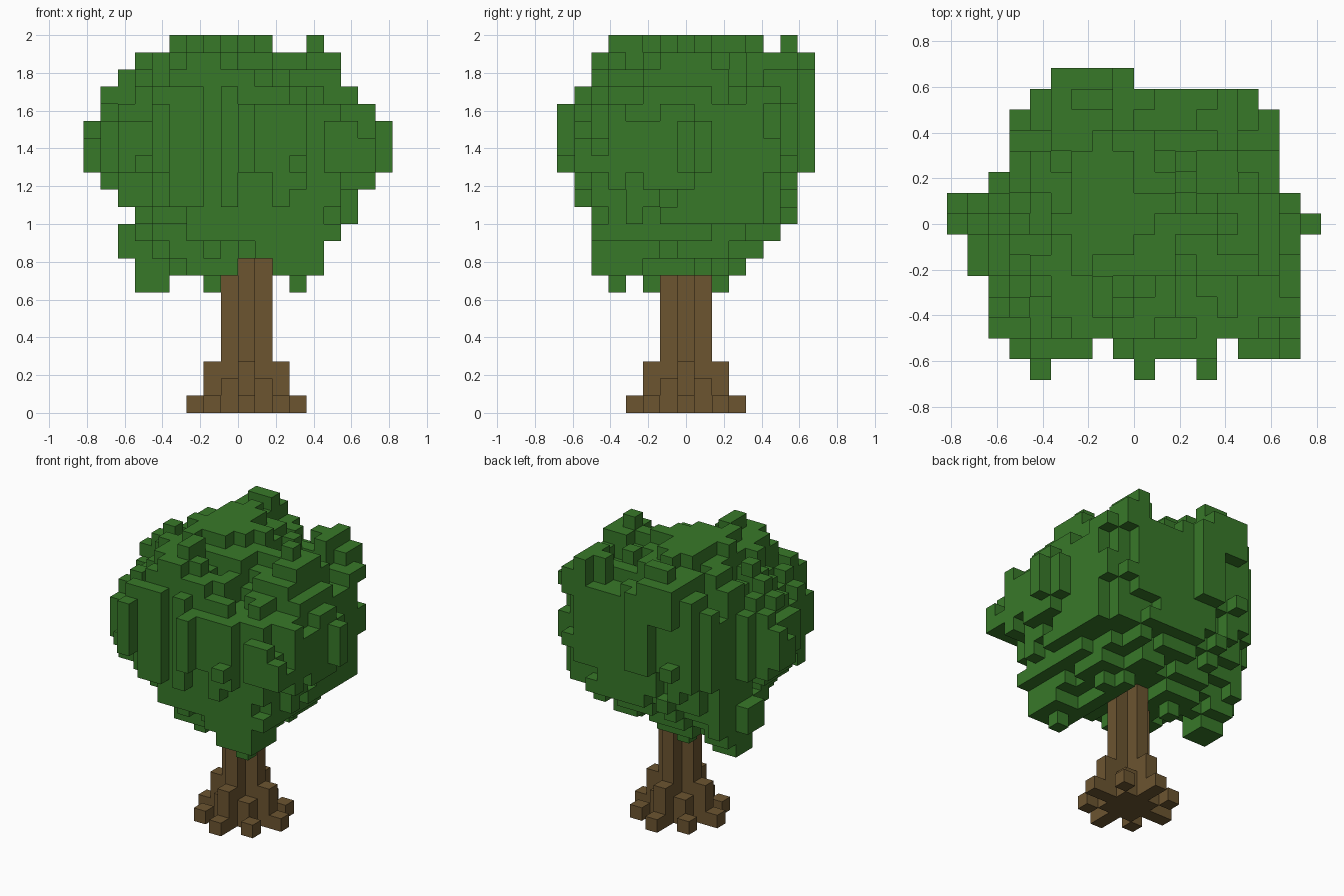
import bpy
import bmesh
import random

random.seed(4)
V = 2 / 22          # edge length of one block
HALF_DEPTH = 7.5    # blocks from the back edge to the centre

cube = bpy.data.objects.get("Cube")
if cube:
    bpy.data.objects.remove(cube, do_unlink=True)


def make_material(name, colour):
    mat = bpy.data.materials.new(name)
    mat.use_nodes = True
    mat.diffuse_color = colour
    mat.node_tree.nodes["Principled BSDF"].inputs["Base Color"].default_value = colour
    return mat


def cells(*spans):
    """Set of block indices covered by inclusive spans."""
    return {n for first, last in spans for n in range(first, last + 1)}


def build_blocks(name, blocks, solid, mat):
    """Mesh with only the faces of blocks that touch open space."""
    bm = bmesh.new()
    corners = {}

    def corner(p):
        if p not in corners:
            corners[p] = bm.verts.new((p[0] * V, (p[1] - HALF_DEPTH) * V, p[2] * V))
        return corners[p]

    for block in sorted(blocks):
        for axis in range(3):
            for side in (-1, 1):
                beside = list(block)
                beside[axis] += side
                if tuple(beside) in solid:
                    continue
                ring = []
                for b, c in ((0, 0), (1, 0), (1, 1), (0, 1)):
                    p = list(block)
                    p[axis] += side > 0
                    p[(axis + 1) % 3] += b
                    p[(axis + 2) % 3] += c
                    ring.append(corner(tuple(p)))
                bm.faces.new(ring[::side])
    mesh = bpy.data.meshes.new(name)
    bm.to_mesh(mesh)
    bm.free()
    mesh.materials.append(mat)
    obj = bpy.data.objects.new(name, mesh)
    bpy.context.collection.objects.link(obj)
    return obj


# Crown outline: width and depth of each layer, from the lowest layer up
LOWEST, HIGHEST = 7, 21
widths = [cells((-6, -5), (-2, -2), (3, 3)), cells((-6, -1), (2, 4)), cells((-7, 4)),
          cells((-7, 5)), cells((-6, 6)), cells((-7, 6)), cells((-8, 7)), cells((-9, 8)),
          cells((-9, 8)), cells((-9, 8)), cells((-8, 7)), cells((-8, 6)), cells((-7, 5)),
          cells((-6, 5)), cells((-4, 1), (4, 4))]
depths = [cells((3, 3), (5, 5), (8, 9)), cells((2, 10)), cells((2, 11)), cells((2, 12)),
          cells((2, 13)), cells((1, 13)), cells((1, 13)), cells((0, 14)), cells((0, 14)),
          cells((0, 14)), cells((0, 14)), cells((1, 14)), cells((2, 14)), cells((2, 14)),
          cells((3, 11), (13, 13))]
# Crown outline in plan, from the front row to the back row
plan = [cells((-5, -5), (0, 0), (3, 3)), cells((-6, -3), (-1, 3), (5, 7)), cells((-7, 7)),
        cells((-7, 7)), cells((-7, 7)), cells((-8, 7)), cells((-8, 7)), cells((-9, 8)),
        cells((-9, 7)), cells((-7, 6)), cells((-6, 6)), cells((-6, 6)), cells((-6, 6)),
        cells((-5, 5)), cells((-4, -1))]
# Cones of leaves: x, y, radius at the tip, growth per layer
hanging = [(0, 7, 1.9, 1.3), (-5.5, 9, 1.3, 0.5), (-2, 9, 0.9, 0.8), (-2, 5, 0.9, 0.8),
           (3, 3, 0.9, 1)]
peaks = [(-1.5, 7.5, 2.8, 0.95), (-3, 13, 0.9, 0.9), (4, 7, 0.9, 0.9),
         (4, 12, 0.1, 0.9), (-2, 3, 0.9, 0.9)]
UNDERSIDE, TOPSIDE = 10, 18


def cone_spread(i, j, cones, steps):
    return min(((i - x) ** 2 + (j - y) ** 2) ** 0.5 / (radius + growth * steps)
               for x, y, radius, growth in cones)


def spread(i, j, k):
    """Distance from the middle of a layer, 1 at its rim."""
    if k <= UNDERSIDE:
        return cone_spread(i, j, hanging, k - LOWEST)
    if k >= TOPSIDE:
        return cone_spread(i, j, peaks, HIGHEST - k)
    w, d = widths[k - LOWEST], depths[k - LOWEST]
    power = 3.3 - 0.3 * max(0, k - 14)
    x = abs(i - (min(w) + max(w)) / 2) / (len(w) / 2)
    y = abs(j - (min(d) + max(d)) / 2) / (len(d) / 2)
    return x ** power + y ** power


hull = {(i, j, k) for k in range(LOWEST, HIGHEST + 1) for i in widths[k - LOWEST]
        for j in depths[k - LOWEST] if i in plan[j]}

# Fill the crown, trimming short upright runs of blocks a little differently
crown = set()
limits = {}
for i, j, k in sorted(hull):
    limit = limits.setdefault((i, j, k // 6), random.choice((0.7, 0.85, 1.0, 1.15)))
    if k <= UNDERSIDE:
        limit = (1 + limit) / 2
    if spread(i, j, k) <= limit:
        crown.add((i, j, k))

# Raised tips on the peaks
for x, y, top in ((-3, 13, 21), (4, 7, 21), (4, 12, 20), (-2, 3, 21)):
    crown |= {(x, y, k) for k in range(14, top + 1)} & hull

# Add the outermost twigs so that the outline is complete in every direction
for drop in (1, 0):
    def shadow(block):
        return block[:drop] + block[drop + 1:]
    seen = {shadow(block) for block in crown}
    for key in sorted({shadow(block) for block in hull} - seen):
        crown.add(min((b for b in sorted(hull) if shadow(b) == key),
                      key=lambda b: spread(*b)))
seen = {(i, j) for i, j, k in crown}
crown |= {b for b in hull if b[:2] not in seen and 14 <= b[2] <= 15}

# Trunk: cross-shaped stem, stepped buttresses and a star of roots
trunk = set()
for dx in range(-3, 4):
    for dy in range(-3, 4):
        a, b = sorted((abs(dx), abs(dy)))
        height = {(0, 0): 10, (0, 1): 10, (1, 1): 2, (0, 2): 3,
                  (2, 2): 1, (0, 3): 1}.get((a, b), 0)
        trunk |= {(dx, 7 + dy, k) for k in range(height)}
trunk -= crown

leaf_green = make_material("leaf green", (0.039, 0.19, 0.022, 1))
bark_brown = make_material("bark brown", (0.15, 0.09, 0.03, 1))
solid = crown | trunk
build_blocks("crown", crown, solid, leaf_green)
build_blocks("trunk", trunk, solid, bark_brown)
